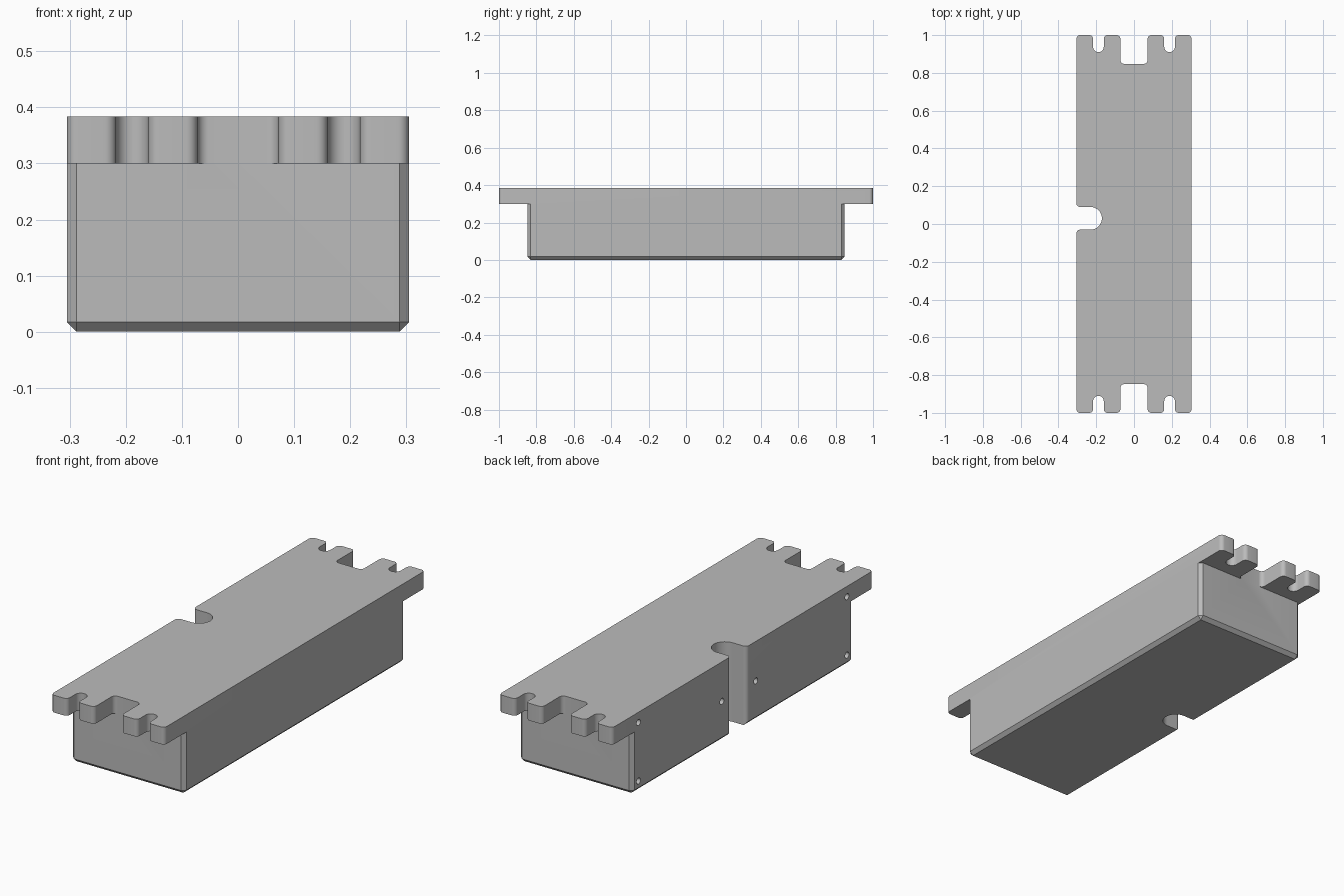
import bpy, bmesh, math
from mathutils import Vector, Matrix

cube = bpy.data.objects.get("Cube")
if cube:
    bpy.data.objects.remove(cube, do_unlink=True)

HALF_X, HALF_Y, BODY_Y = 0.305, 1.0, 0.848
LEDGE_Z, TOP_Z = 0.30, 0.384

grey = bpy.data.materials.new("plain grey")
grey.use_nodes = True
grey.diffuse_color = (0.5, 0.5, 0.5, 1)
grey.node_tree.nodes["Principled BSDF"].inputs["Base Color"].default_value = (0.5, 0.5, 0.5, 1)


def rounded(corners, steps=8):
    """Closed 2D outline from (x, y, fillet radius) right-angle corners."""
    out = []
    for i, (x, y, r) in enumerate(corners):
        p = Vector((x, y))
        if r == 0:
            out.append(p)
            continue
        a = (Vector(corners[i - 1][:2]) - p).normalized()
        b = (Vector(corners[(i + 1) % len(corners)][:2]) - p).normalized()
        centre = p + (a + b) * r
        for k in range(steps + 1):
            t = k / steps * math.pi / 2
            q = centre - b * r * math.cos(t) - a * r * math.sin(t)
            if not out or (q - out[-1]).length > 1e-5:
                out.append(q)
    return out


def make_object(name, bm):
    bmesh.ops.recalc_face_normals(bm, faces=bm.faces)
    mesh = bpy.data.meshes.new(name)
    bm.to_mesh(mesh)
    bm.free()
    mesh.materials.append(grey)
    obj = bpy.data.objects.new(name, mesh)
    bpy.context.collection.objects.link(obj)
    return obj


def prism(name, outline, z0, z1):
    bm = bmesh.new()
    face = bm.faces.new([bm.verts.new((p.x, p.y, z0)) for p in outline])
    top = bmesh.ops.extrude_face_region(bm, geom=[face])["geom"]
    bmesh.ops.translate(bm, vec=(0, 0, z1 - z0),
                        verts=[v for v in top if isinstance(v, bmesh.types.BMVert)])
    return make_object(name, bm)


def combine(target, tool, operation):
    """Apply a boolean, then discard the tool object."""
    tool.hide_render = True
    mod = target.modifiers.new(operation, "BOOLEAN")
    mod.operation, mod.solver, mod.object = operation, "EXACT", tool
    bpy.ops.object.select_all(action="DESELECT")
    bpy.context.view_layer.objects.active = target
    target.select_set(True)
    bpy.ops.object.modifier_apply(modifier=mod.name)
    bpy.data.objects.remove(tool, do_unlink=True)


# Body: box with chamfered bottom and vertical corners
bm = bmesh.new()
bmesh.ops.create_cube(bm, size=1, matrix=Matrix.Translation((0, 0, LEDGE_Z / 2))
                      @ Matrix.Diagonal((2 * HALF_X, 2 * BODY_Y, LEDGE_Z, 1)))
edges = [e for e in bm.edges if min(v.co.z for v in e.verts) < 0.01]
bmesh.ops.bevel(bm, geom=edges, offset=0.017, segments=1, affect="EDGES")
block = make_object("housing_block", bm)

# Top plate: each end has a wide centre slot and two narrow round slots
side = [(HALF_X, HALF_Y, .02), (.217, HALF_Y, .02), (.217, .91, .0284), (.16, .91, .0284),
        (.16, HALF_Y, .02), (.072, HALF_Y, .02), (.072, BODY_Y, .02)]
end = side + [(-x, y, r) for x, y, r in reversed(side)]
plate = prism("top_plate", rounded(end + [(-x, -y, r) for x, y, r in end]), LEDGE_Z, TOP_Z)
combine(block, plate, "UNION")

# Side notch: round-ended, with eased mouth, cut through the full height
notch = [(-.4, .12, 0), (-HALF_X, .12, 0), (-HALF_X, .09, .02), (-.17, .09, .06),
         (-.17, -.03, .06), (-HALF_X, -.03, .02), (-HALF_X, -.06, 0), (-.4, -.06, 0)]
combine(block, prism("notch_cutter", rounded(notch, 12), -.1, .5), "DIFFERENCE")

# Pin holes on the notched side: four at the corners, two beside the notch
bm = bmesh.new()
for y, z in [(.8, .05), (.8, .334), (-.8, .05), (-.8, .334), (.16, .192), (-.10, .192)]:
    bmesh.ops.create_cone(bm, cap_ends=True, segments=20, radius1=.015, radius2=.015, depth=.12,
                          matrix=Matrix.Translation((-HALF_X, y, z)) @ Matrix.Rotation(math.pi / 2, 4, "Y"))
combine(block, make_object("hole_cutter", bm), "DIFFERENCE")

# Clean up coplanar seams and shade
bm = bmesh.new()
bm.from_mesh(block.data)
bmesh.ops.remove_doubles(bm, verts=bm.verts, dist=1e-5)
bmesh.ops.dissolve_limit(bm, angle_limit=math.radians(1), verts=bm.verts, edges=bm.edges)
bm.to_mesh(block.data)
bm.free()
bpy.ops.object.shade_smooth_by_angle(angle=math.radians(30))
